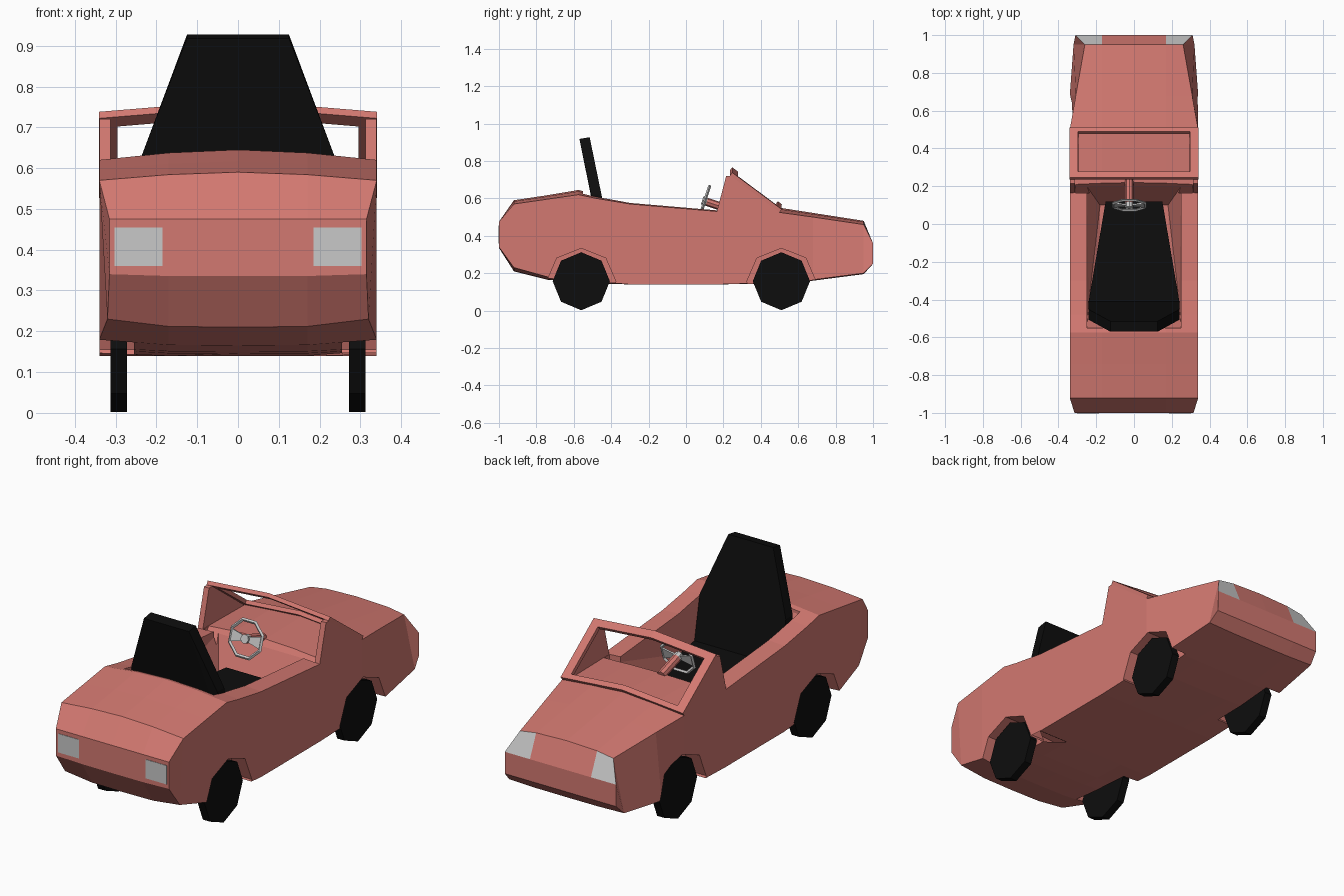
import bpy, bmesh, math
from mathutils import Matrix, Vector

cube = bpy.data.objects.get("Cube")
if cube:
    bpy.data.objects.remove(cube)


def material(name, rgb):
    m = bpy.data.materials.new(name)
    m.use_nodes = True
    m.diffuse_color = (*rgb, 1)
    node = next(n for n in m.node_tree.nodes if n.type == 'BSDF_PRINCIPLED')
    node.inputs["Base Color"].default_value = (*rgb, 1)
    return m


RED = material("coral red", (0.65, 0.19, 0.165))
BLACK = material("black", (0.004, 0.004, 0.004))
GREY = material("light grey", (0.58, 0.58, 0.58))


def finish(name, bm, *mats):
    me = bpy.data.meshes.new(name)
    bm.to_mesh(me)
    bm.free()
    for m in mats:
        me.materials.append(m)
    ob = bpy.data.objects.new(name, me)
    bpy.context.collection.objects.link(ob)
    return ob


def hull(name, points, mat):
    """Convex solid around points, with flat faces merged."""
    bm = bmesh.new()
    for p in points:
        bm.verts.new(p)
    bmesh.ops.convex_hull(bm, input=bm.verts)
    bmesh.ops.dissolve_limit(bm, angle_limit=0.01, verts=bm.verts, edges=bm.edges)
    bmesh.ops.recalc_face_normals(bm, faces=bm.faces)
    return finish(name, bm, mat)


def across(profile, x0, x1):
    """Side profile (y, z) repeated at two x positions."""
    return [(x, y, z) for x in (x0, x1) for y, z in profile]


def mirrored(points):
    return [(s * x, y, z) for s in (-1, 1) for x, y, z in points]


def octagon(y, z, ry, rz):
    return [(y + ry * math.sin(i * math.pi / 4), z + rz * math.cos(i * math.pi / 4))
            for i in range(8)]


def apply_modifier(ob, mod):
    bpy.context.view_layer.objects.active = ob
    bpy.ops.object.modifier_apply(modifier=mod.name)


def carve(ob, cutter):
    mod = ob.modifiers.new("cut", 'BOOLEAN')
    mod.operation, mod.solver, mod.object = 'DIFFERENCE', 'EXACT', cutter
    apply_modifier(ob, mod)
    bpy.data.objects.remove(cutter)


# Body: y, top half width, top edge z, top centre z, bottom half width, bottom edge z, bottom centre z
stations = [
    (-1.0, .315, .475, .475, .315, .34, .335),
    (-.92, .34, .57, .59, .32, .23, .21),
    (-.74, .34, .596, .617, .34, .18, .165),
    (-.575, .34, .62, .645, .34, .16, .15),
    (-.48, .34, .60, .62, .34, .155, .145),
    (-.3, .34, .57, .585, .34, .14, .14),
    (.17, .34, .53, .545, .34, .14, .14),
    (.5, .34, .525, .55, .34, .15, .145),
    (.68, .308, .5, .522, .34, .165, .16),
    (.95, .26, .46, .48, .32, .20, .195),
    (1.0, .31, .36, .36, .31, .25, .25),
]
bm = bmesh.new()
rings = []
for y, wt, ze, zc, wb, zb, zbc in stations:
    zm, zn = ze + .7 * (zc - ze), zb + .9 * (zbc - zb)
    section = [(-wt, ze), (-.17, zm), (0, zc), (.17, zm), (wt, ze),
               (wb, zb), (.17, zn), (0, zbc), (-.17, zn), (-wb, zb)]
    rings.append([bm.verts.new((x, y, z)) for x, z in section])
for a, b in zip(rings, rings[1:]):
    for i in range(10):
        j = (i + 1) % 10
        bm.faces.new((a[i], a[j], b[j], b[i]))
bm.faces.new(rings[0])
bm.faces.new(rings[-1])
bmesh.ops.recalc_face_normals(bm, faces=bm.faces)
# Front lights are the outer panels of the sloping nose
for f in bm.faces:
    c = f.calc_center_median()
    if .96 < c.y < .99 and c.z > .38 and abs(c.x) > .17:
        f.material_index = 1
body = finish("body", bm, RED, GREY)

# Cockpit, dash recess and wheel arches
carve(body, hull("cockpit_cutter", mirrored([
    (.18, -.3, .3), (.18, .1, .3), (.24, -.42, .34), (.25, -.55, .61),
    (.25, .2, .52), (.25, -.55, .8), (.25, .2, .8)]), RED))
carve(body, hull("dash_cutter", across(
    [(.165, .7), (.165, .47), (.23, .56), (.23, .7)], -.31, .31), RED))
for y in (-.56, .51):
    for s in (-1, 1):
        carve(body, hull("arch_cutter", across(
            octagon(y, .155, .185, .178), s * .255, s * .4), RED))

# Wheels
for end, y in (("rear", -.56), ("front", .51)):
    for side, s in (("right", -1), ("left", 1)):
        hull(f"{end}_{side}_wheel", across(octagon(y, .157, .153, .155),
                                           s * .272, s * .312), BLACK)

# Tail lights
for side, s in (("right", -1), ("left", 1)):
    hull(f"{side}_tail_light", [(s * x, y, z) for x in (.185, .303)
                                for y in (-1.002, -.996) for z in (.36, .455)], GREY)

# Windscreen side panels
for side, s in (("right", -1), ("left", 1)):
    hull(f"{side}_windscreen_panel", across(
        [(.165, .53), (.215, .72), (.24, .72), (.5, .525), (.4, .48), (.165, .48)],
        s * .34, s * .312), RED)

# Windscreen frame: sloping crowned grid with an open middle
bm = bmesh.new()
columns, rows = (-.34, -.295, 0, .295, .34), (0, .12, .92, 1)
grid = [[bm.verts.new((x, .235 + .265 * t, .722 - .197 * t + .028 * (1 - abs(x) / .34)))
         for x in columns] for t in rows]
for r in range(3):
    for c in range(4):
        if r != 1 or c in (0, 3):
            bm.faces.new((grid[r][c], grid[r + 1][c], grid[r + 1][c + 1], grid[r][c + 1]))
frame = finish("windscreen_frame", bm, RED)
mod = frame.modifiers.new("thickness", 'SOLIDIFY')
mod.thickness, mod.offset = .02, -1
apply_modifier(frame, mod)

# Seat
hull("seat_cushion", mirrored([(x, y, z) for z in (.29, .4) for x, y in
     ((.15, .12), (.15, -.25), (.24, -.41), (.24, -.5))]), BLACK)
hull("seat_backrest", mirrored([
    (.24, -.41, .4), (.24, -.465, .4), (.24, -.452, .62), (.24, -.507, .62),
    (.125, -.515, .927), (.125, -.57, .918)]), BLACK)

# Steering wheel, built flat and then tilted towards the driver
tilt = Matrix.Translation((-.025, .1, .585)) @ Matrix.Rotation(math.radians(72), 4, 'X')


def tilted(points):
    return [tilt @ Vector(p) for p in points]


bm = bmesh.new()
ring = []
for i in range(8):
    a = (i + .5) * math.pi / 4
    ring.append([bm.verts.new(tilt @ Vector((r * math.cos(a), r * math.sin(a), z)))
                 for r, z in ((.1, 0), (.091, .008), (.082, 0), (.091, -.008))])
for i in range(8):
    a, b = ring[i], ring[(i + 1) % 8]
    for k in range(4):
        n = (k + 1) % 4
        bm.faces.new((a[k], b[k], b[n], a[n]))
bmesh.ops.recalc_face_normals(bm, faces=bm.faces)
finish("steering_rim", bm, GREY)
for side, s in (("right", -1), ("left", 1)):
    hull(f"{side}_steering_spoke", tilted(
        [(s * x, y, z) for z in (-.004, .004)
         for x, y in ((.01, .012), (.01, -.012), (.086, .03), (.086, -.03))]), GREY)
hub = octagon(0, 0, .022, .022)
hull("steering_hub", tilted([(x, y, z) for x, y in hub for z in (-.012, .014)]), GREY)
hull("steering_column", tilted([(x, y, z) for x, y in hub for z in (-.14, -.012)]), RED)
